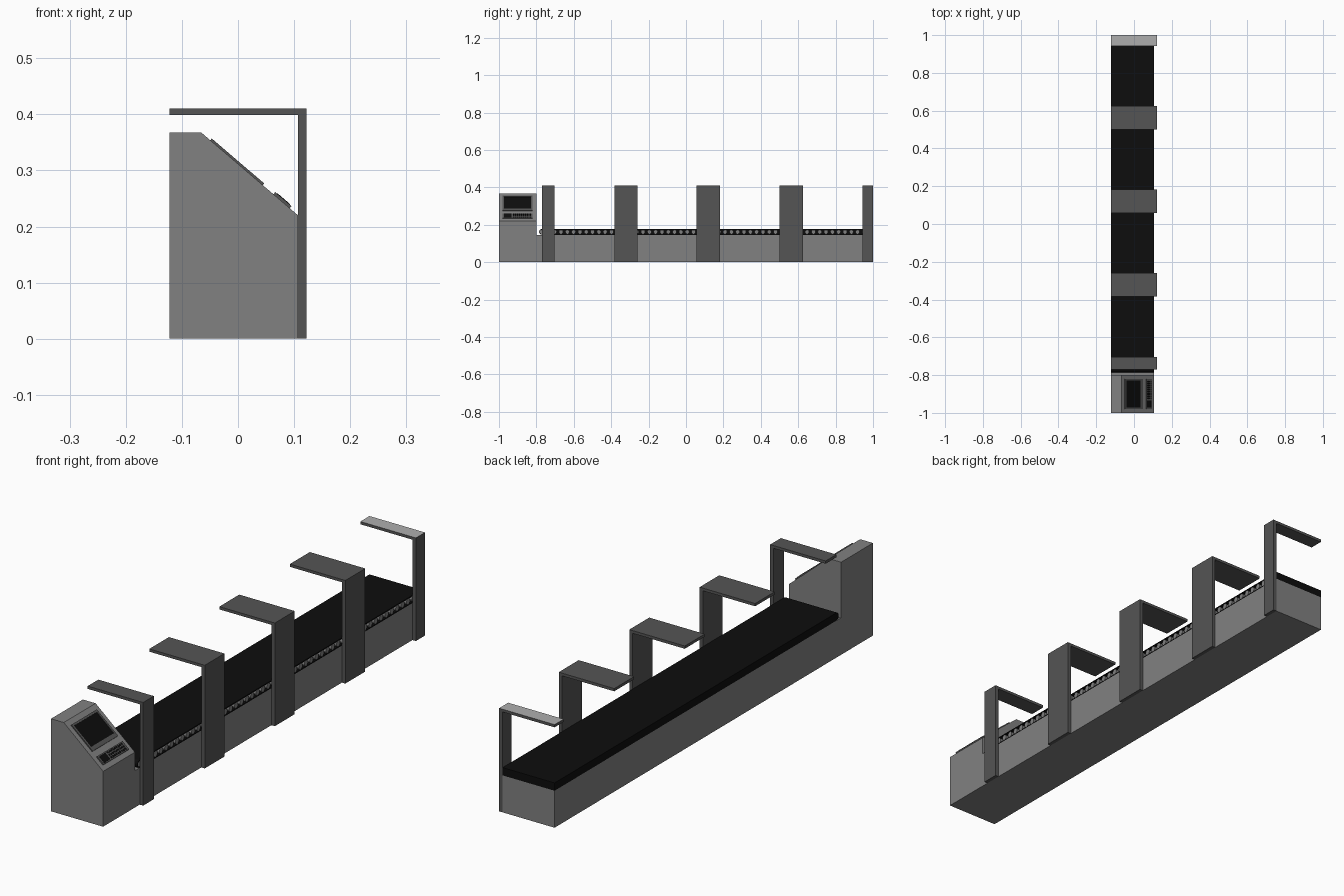
import bpy, math
from mathutils import Vector, Matrix

if "Cube" in bpy.data.objects:
    bpy.data.objects.remove(bpy.data.objects["Cube"])


def mat(name, v):
    m = bpy.data.materials.new(name)
    m.diffuse_color = (v, v, v, 1)
    m.use_nodes = True
    m.node_tree.nodes["Principled BSDF"].inputs["Base Color"].default_value = m.diffuse_color
    return m


BLACK = mat("black_rubber", 0.004)
DARK = mat("dark_grey", 0.09)
LIGHT = mat("light_grey", 0.42)
MID = mat("mid_grey", 0.22)
XL, XR, XO = -0.122, 0.107, 0.122


def make(name, verts, faces, material=None):
    me = bpy.data.meshes.new(name)
    me.from_pydata(verts, [], faces)
    ob = bpy.data.objects.new(name, me)
    bpy.context.collection.objects.link(ob)
    if material:
        me.materials.append(material)
    return ob


def extrude(name, a, b, pts, axis, material=None):
    """Extrude a closed outline between a and b along x or y."""
    area = sum(p[0] * q[1] - q[0] * p[1] for p, q in zip(pts, pts[1:] + pts[:1]))
    if (area > 0) == (axis == 'y'):
        pts = pts[::-1]
    n = len(pts)
    pos = (lambda p, c: (p[0], c, p[1])) if axis == 'y' else (lambda p, c: (c, p[0], p[1]))
    verts = [pos(p, c) for c in (a, b) for p in pts]
    faces = [tuple(range(n))[::-1], tuple(range(n, 2 * n))]
    faces += [(i, (i + 1) % n, n + (i + 1) % n, n + i) for i in range(n)]
    # flip so that normals face outwards for both axes
    ob = make(name, verts, faces, material)
    import bmesh
    bm = bmesh.new()
    bm.from_mesh(ob.data)
    bmesh.ops.recalc_face_normals(bm, faces=bm.faces)
    bm.to_mesh(ob.data)
    bm.free()
    return ob


def box(name, x0, x1, y0, y1, z0, z1, material=None):
    return extrude(name, y0, y1, [(x0, z0), (x1, z0), (x1, z1), (x0, z1)], 'y', material)


# console cabinet with sloping front, and the long base
extrude("console", -1, -0.8,
        [(XL, 0), (XR, 0), (XR, 0.22), (-0.066, 0.368), (XL, 0.368)], 'y', MID)
box("conveyor_base", XL, XR, -0.8, 1, 0, 0.147, MID)

# slope frame: u runs along y, t runs down the slope, h rises off it
top = Vector((-0.066, -0.9, 0.368))
down = Vector((0.173, 0, -0.148)).normalized()
SLOPE = Matrix.Translation(top) @ Matrix.Rotation(math.atan2(-down.z, down.x), 4, 'Y')


def slope_box(name, t0, t1, u0, u1, h0, h1, material):
    ob = box(name, t0, t1, u0, u1, h0, h1, material)
    ob.data.transform(SLOPE)
    return ob


# screen: raised bezel around a black panel
S0, S1, SW, B = 0.022, 0.145, 0.08, 0.008
slope_box("screen_bezel_top", S0, S0 + B, -SW, SW, -0.002, 0.004, DARK)
slope_box("screen_bezel_bottom", S1 - 0.016, S1, -SW, SW, -0.002, 0.004, DARK)
for s, side in ((-1, "left"), (1, "right")):
    a, b = sorted((s * SW, s * (SW - B)))
    slope_box("screen_bezel_" + side, S0 + B, S1 - 0.016, a, b, -0.002, 0.004, DARK)
slope_box("screen", S0 + B, S1 - 0.016, -SW + B, SW - B, -0.002, 0.002, BLACK)

# keyboard with rows of keys and a side keypad
slope_box("keyboard", 0.17, 0.208, -SW, SW, -0.002, 0.005, DARK)
for r in range(3):
    t = 0.174 + r * 0.011
    for c in range(9):
        u = -0.026 + c * 0.011
        slope_box("key", t, t + 0.008, u, u + 0.008, 0.005, 0.006, BLACK)
slope_box("keypad", 0.174, 0.204, -0.072, -0.034, 0.005, 0.006, BLACK)

# belt: thin loop with rounded front end
ZB, ZT, TH = 0.147, 0.178, 0.004
R = (ZT - ZB) / 2


def loop(r):
    zc, yc = ZB + R, -0.785 + R
    arc = [(yc - r * math.sin(a), zc + r * math.cos(a))
           for a in (math.pi * i / 12 for i in range(13))]
    return [(1.0 - (R - r), zc + r)] + arc + [(1.0 - (R - r), zc - r)]


outer, inner = loop(R), loop(R - TH)
n = len(outer)
verts = [(x, y, z) for x in (XL, XR) for ring in (outer, inner) for y, z in ring]
faces = []
for i in range(n):
    j = (i + 1) % n
    faces += [(i, j, 2 * n + j, 2 * n + i), (n + j, n + i, 3 * n + i, 3 * n + j),
              (j, i, n + i, n + j), (2 * n + i, 2 * n + j, 3 * n + j, 3 * n + i)]
belt = make("belt", verts, [f[::-1] for f in faces], BLACK)
extrude("belt_side_plate", XL, XL + 0.004, inner, 'x', BLACK)

# rollers inside the belt
rr = R - TH
count = 53
for k in range(count):
    y = -0.785 + R + k * (1.77 - R) / (count - 1)
    ring = [(y + rr * math.cos(2 * math.pi * i / 12), ZB + R + rr * math.sin(2 * math.pi * i / 12))
            for i in range(12)]
    extrude("roller", XL + 0.004, XR - 0.001, ring, 'x', MID)

# overhanging arches on the right side
for y0, y1 in ((-0.77, -0.703), (-0.383, -0.26), (0.057, 0.182), (0.5, 0.625), (0.943, 1.0)):
    arch = extrude("arch", y0, y1, [(XR, 0), (XO, 0), (XO, 0.41), (XL, 0.41),
                                    (XL, 0.399), (XR, 0.399)], 'y', DARK)
    if y1 == 1.0:  # the last arch has a lighter top
        arch.data.materials.append(LIGHT)
        for p in arch.data.polygons:
            if p.normal.z > 0.9 and p.center.z > 0.4:
                p.material_index = 1
